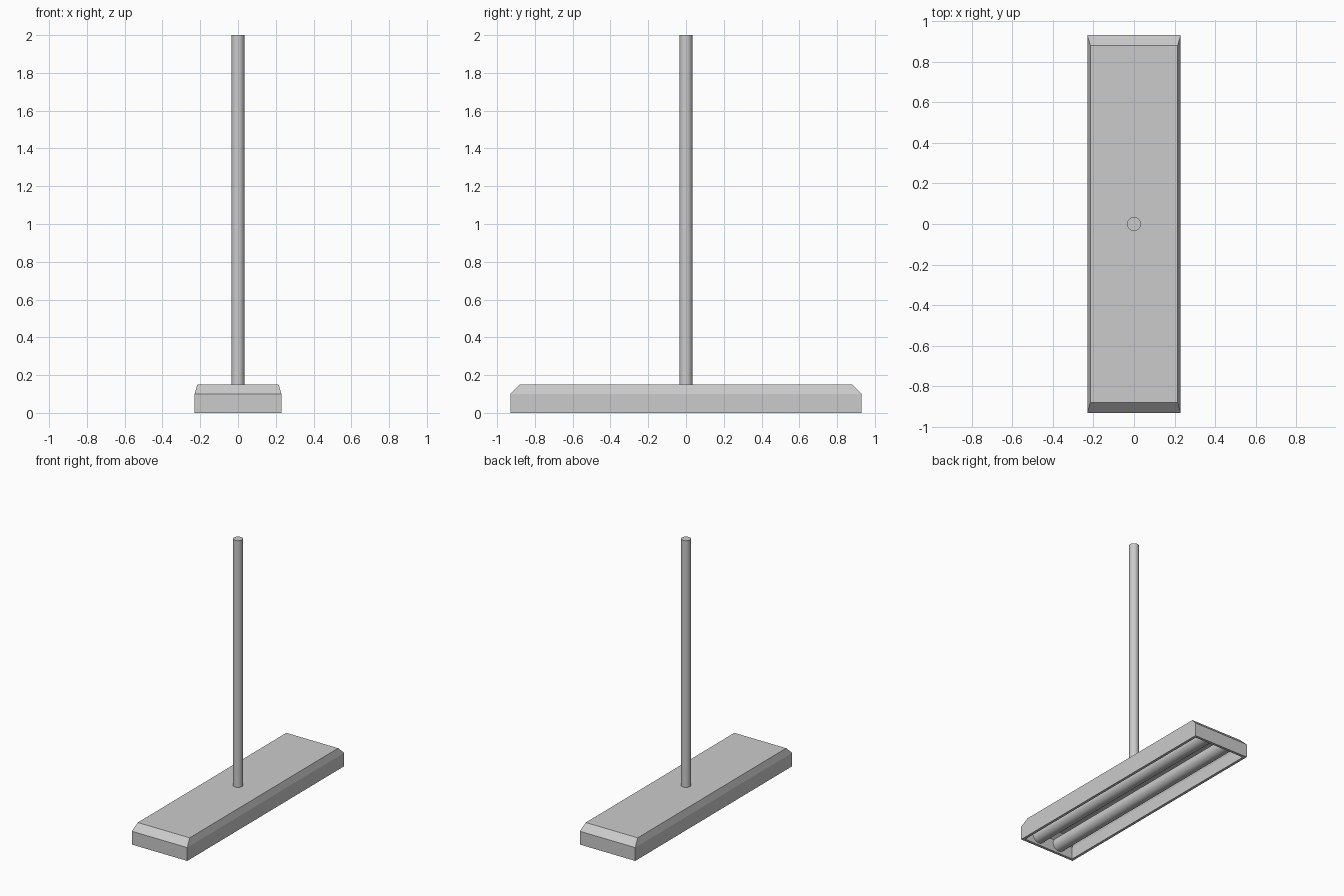
import bpy, bmesh
from math import pi

if "Cube" in bpy.data.objects:
    bpy.data.objects.remove(bpy.data.objects["Cube"])


def loop(bm, x, y, z):
    return [bm.verts.new((sx * x, sy * y, z))
            for sx, sy in ((-1, -1), (1, -1), (1, 1), (-1, 1))]


def cylinder(name, radius, length, location, rotation=(0, 0, 0)):
    bpy.ops.mesh.primitive_cylinder_add(vertices=32, radius=radius, depth=length,
                                        location=location, rotation=rotation)
    bpy.context.object.name = name
    bpy.ops.object.shade_smooth_by_angle()


# Hollow housing: loops run from the cavity ceiling, round the rim, to the top
bm = bmesh.new()
sections = [(0.195, 0.86, 0.13), (0.21, 0.91, 0.09), (0.21, 0.91, 0.0),
            (0.23, 0.93, 0.0), (0.23, 0.93, 0.10), (0.215, 0.88, 0.15)]
loops = [loop(bm, *s) for s in sections]
for a, b in zip(loops, loops[1:]):
    for i in range(4):
        j = (i + 1) % 4
        bm.faces.new((a[i], a[j], b[j], b[i]))
bm.faces.new(loops[0])
bm.faces.new(loops[-1])
bmesh.ops.recalc_face_normals(bm, faces=bm.faces)
mesh = bpy.data.meshes.new("lamp_housing")
bm.to_mesh(mesh)
bm.free()
bpy.context.collection.objects.link(bpy.data.objects.new("lamp_housing", mesh))

# Pair of fluorescent tubes along the housing
for side, x in (("left", -0.09), ("right", 0.09)):
    cylinder(side + "_tube", 0.05, 1.82, (x, 0, 0.065), (pi / 2, 0, 0))

# Hanging rod
cylinder("hanging_rod", 0.034, 1.85, (0, 0, 1.075))
